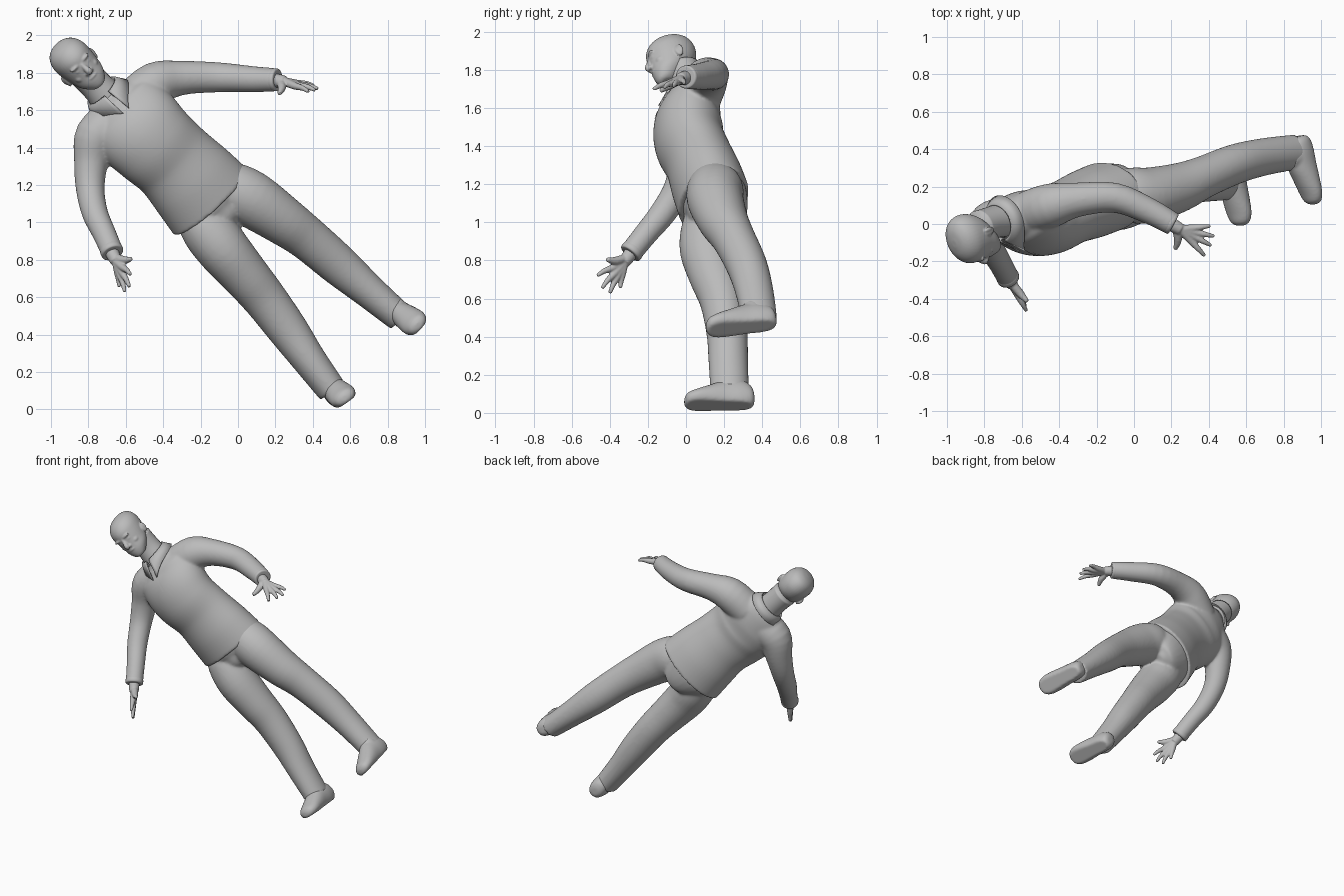
import bpy, bmesh, math
from mathutils import Vector, Matrix

if "Cube" in bpy.data.objects:
    bpy.data.objects.remove(bpy.data.objects["Cube"])

grey = bpy.data.materials.new("plain grey")
grey.use_nodes = True
GREY = (0.5, 0.5, 0.5, 1)
grey.diffuse_color = GREY
grey.node_tree.nodes["Principled BSDF"].inputs["Base Color"].default_value = GREY


def frame(origin, side, up):
    """Matrix with x = side, z = up, -y = forward."""
    z = Vector(up).normalized()
    x = Vector(side)
    x = (x - z * x.dot(z)).normalized()
    y = z.cross(x)
    m = Matrix((x, y, z)).transposed().to_4x4()
    m.translation = origin
    return m


def catmull(p, t):
    a, b, c, d = p
    return 0.5 * (2 * b + (c - a) * t + (2 * a - 5 * b + 4 * c - d) * t * t
                  + (3 * b - a - 3 * c + d) * t ** 3)


def loft(bm, sections, side=(1, 0, 0), steps=4, seg=28, axis=None):
    """Closed tube of elliptical rings; a section is x, y, z, half-width, half-depth."""
    rows = [Vector(s if len(s) > 4 else (*s, s[3])) for s in sections]
    pts = []
    for i in range(len(rows) - 1):
        four = [rows[max(0, min(len(rows) - 1, i + k))] for k in (-1, 0, 1, 2)]
        pts += [catmull(four, j / steps) for j in range(steps)]
    pts.append(rows[-1])
    rings = []
    for i, p in enumerate(pts):
        tan = axis or (pts[min(i + 1, len(pts) - 1)] - pts[max(i - 1, 0)]).to_3d()
        m = frame(p.to_3d(), side, tan)
        ring = []
        for k in range(seg):
            a = math.tau * k / seg
            ring.append(bm.verts.new(m @ Vector((p[3] * math.cos(a), p[4] * math.sin(a), 0))))
        rings.append(ring)
    for r, s in zip(rings, rings[1:]):
        for k in range(seg):
            n = (k + 1) % seg
            bm.faces.new((r[k], r[n], s[n], s[k]))
    bm.faces.new(rings[0][::-1])
    bm.faces.new(rings[-1])
    return [v for r in rings for v in r]


def ball(bm, centre, size):
    m = Matrix.Translation(centre) @ Matrix.Diagonal((*size, 1))
    bmesh.ops.create_uvsphere(bm, u_segments=20, v_segments=14, radius=1, matrix=m)


def finish(bm, name, voxel=None, smooth=4, matrix=None):
    bmesh.ops.recalc_face_normals(bm, faces=bm.faces)
    if matrix:
        bm.transform(matrix)
    mesh = bpy.data.meshes.new(name)
    for f in bm.faces:
        f.smooth = True
    bm.to_mesh(mesh)
    bm.free()
    ob = bpy.data.objects.new(name, mesh)
    bpy.context.collection.objects.link(ob)
    mesh.materials.append(grey)
    if voxel:
        mod = ob.modifiers.new("blend", "REMESH")
        mod.mode, mod.voxel_size, mod.use_smooth_shade = "VOXEL", voxel, True
        soft = ob.modifiers.new("soften", "SMOOTH")
        soft.factor, soft.iterations = 0.5, smooth
    return ob


BODY_SIDE = (0.7, 0.08, 0.71)

# shirt: torso and sleeves blended into one skin
bm = bmesh.new()
loft(bm, [(-.145, .147, 1.108, .265, .19), (-.24, .108, 1.215, .25, .188),
          (-.35, .064, 1.33, .232, .176), (-.45, .02, 1.42, .24, .182),
          (-.53, .012, 1.5, .25, .18), (-.6, .028, 1.58, .242, .152),
          (-.655, .03, 1.635, .2, .12), (-.7, .015, 1.69, .11, .092)], BODY_SIDE, 8, 48)
left_sleeve = [(-.56, .06, 1.64, .12), (-.44, .1, 1.74, .118), (-.3, .13, 1.772, .092),
               (-.1, .14, 1.775, .08), (.08, .07, 1.765, .07), (.205, .002, 1.762, .062)]
right_sleeve = [(-.66, .03, 1.54, .12), (-.755, .01, 1.46, .118), (-.785, 0, 1.32, .092),
                (-.79, -.04, 1.18, .077), (-.765, -.12, 1.05, .07),
                (-.715, -.21, .94, .063), (-.672, -.29, .84, .06)]
loft(bm, left_sleeve, (0, 0, 1))
loft(bm, right_sleeve)
shirt = finish(bm, "shirt", 0.009, 10)

# trousers: pelvis and legs blended
left_leg = [(-.17, .14, 1.22, .1), (-.1, .148, 1.195, .125), (-.02, .153, 1.17, .148),
            (.085, .155, 1.115, .15, .148), (.24, .195, 1.01, .132), (.37, .25, .915, .118, .113),
            (.54, .32, .77, .11, .107), (.7, .36, .632, .092, .1), (.868, .385, .49, .079, .094)]
right_leg = [(-.25, .125, 1.09, .1), (-.215, .125, 1.03, .125), (-.155, .118, .955, .145),
             (-.075, .115, .85, .142, .147), (.04, .15, .715, .128, .133), (.145, .19, .588, .118),
             (.27, .215, .42, .108), (.38, .222, .265, .092, .104), (.505, .23, .098, .08, .102)]
bm = bmesh.new()
loft(bm, [(-.28, .11, 1.25, .2, .14), (-.18, .14, 1.145, .235, .172),
          (-.11, .16, 1.08, .19, .165), (-.06, .16, 1.035, .12, .145),
          (-.03, .165, 1.01, .06, .1)], BODY_SIDE)
loft(bm, left_leg, BODY_SIDE)
loft(bm, right_leg, BODY_SIDE)
finish(bm, "trousers", 0.009, 14)

# sleeve cuffs
for name, path in (("left_cuff", left_sleeve), ("right_cuff", right_sleeve)):
    end, prev = Vector(path[-1][:3]), Vector(path[-2][:3])
    along = (end - prev).normalized()
    bm = bmesh.new()
    loft(bm, [(*(end + along * d), r) for d, r in
              ((-.035, .055), (-.02, .061), (.004, .06), (.008, .05))], (.3, .5, .8), 2)
    finish(bm, name)

# hands: every finger runs from the wrist, so the roots merge into a palm
hands = {
    "left_hand": ((.17, .015, 1.762), (.25, -.03, 1.752),
                  [(.378, -.17, 1.698), (.413, -.115, 1.706), (.428, -.065, 1.714),
                   (.408, -.01, 1.73)], (.22, -.135, 1.688)),
    "right_hand": ((-.69, -.265, .87), (-.65, -.325, .79),
                   [(-.575, -.465, .72), (-.58, -.44, .655), (-.605, -.4, .628),
                    (-.635, -.345, .655)], (-.57, -.415, .805))}
for name, (wrist, heel, tips, thumb) in hands.items():
    bm = bmesh.new()
    wrist, heel = Vector(wrist), Vector(heel)
    loft(bm, [(*wrist, .038), (*wrist.lerp(heel, .6), .036), (*heel, .032)])
    for tip in map(Vector, tips):
        knuckle = heel.lerp(tip, .42)
        bend = heel.lerp(tip, .75) + Vector((0, 0, .006))
        loft(bm, [(*heel, .024), (*knuckle, .02), (*bend, .0145), (*tip, .0095)], (.3, .5, .8), 4, 12)
    tip = Vector(thumb)
    loft(bm, [(*wrist.lerp(heel, .7), .024), (*heel.lerp(tip, .5), .022), (*tip, .011)],
         (.3, .5, .8), 4, 12)
    finish(bm, name, 0.005, 3)

# shoes: lofted heel to toe, flattened at the sole
for name, heel, toe, up in (("left_shoe", (.92, .48, .462), (.982, .11, .432), (-.73, -.18, .65)),
                            ("right_shoe", (.552, .36, .035), (.606, -.005, .018), (-.58, -.05, .81))):
    heel, toe = Vector(heel), Vector(toe)
    size = (toe - heel).length
    m = frame(heel, (toe - heel).cross(Vector(up)) * -1, up)
    bm = bmesh.new()
    verts = loft(bm, [(0, -d * size, h, w, t) for d, h, w, t in
                      ((0, .05, .025, .03), (.05, .06, .052, .066), (.2, .068, .065, .094),
                       (.4, .065, .068, .09), (.62, .05, .074, .07), (.82, .036, .073, .052),
                       (.95, .03, .054, .038), (1, .026, .02, .016))],
                 axis=Vector((0, -1, 0)))
    for v in verts:
        v.co.z = max(v.co.z, 0)
    loft(bm, [(0, -.3 * size, .03, .055), (0, -.29 * size, .1, .062), (0, -.28 * size, .15, .056)])
    finish(bm, name, 0.008, 5, m)

# head: stacked horizontal sections, with face parts blended in
head = frame((-.875, -.077, 1.86), (.67, .12, .73), (-.66, -.33, .67))
bm = bmesh.new()
loft(bm, [(0, y, z, w, d) for z, y, w, d in
          ((-.165, -.08, .03, .033), (-.152, -.073, .052, .056), (-.11, -.042, .084, .094),
           (-.06, -.012, .098, .121), (0, .004, .107, .134), (.05, .008, .105, .132),
           (.09, .012, .087, .11), (.115, .012, .055, .07), (.125, .012, .015, .02))],
     axis=Vector((0, 0, 1)), seg=40)
loft(bm, [(0, -.118, .012, .011), (0, -.13, -.015, .013), (0, -.146, -.045, .018),
          (0, -.14, -.058, .014)], seg=16)
ball(bm, (0, -.126, -.088), (.03, .014, .009))
ball(bm, (0, -.122, -.102), (.026, .014, .009))
ball(bm, (0, -.112, -.142), (.03, .02, .018))
for s in (-1, 1):
    ball(bm, (s * .036, -.116, .014), (.034, .016, .01))
    ball(bm, (s * .036, -.11, -.014), (.018, .014, .009))
    ball(bm, (s * .014, -.134, -.056), (.012, .014, .01))
    ball(bm, (s * .05, -.082, -.055), (.03, .032, .026))
    ball(bm, (s * .104, .01, -.052), (.011, .022, .034))
    ball(bm, (s * .111, .022, -.044), (.009, .012, .028))
finish(bm, "head", 0.0055, 3, head)

bm = bmesh.new()
loft(bm, [(-.66, .035, 1.62, .1), (-.72, .018, 1.69, .09), (-.77, .005, 1.745, .086),
          (-.825, -.016, 1.805, .09)], BODY_SIDE)
finish(bm, "neck")

# open collar: folded band with two points dropping at the front
bm = bmesh.new()
rows = []
for i in range(41):
    t = i / 20 - 1
    a = math.pi / 2 + t * math.pi * .95
    drop = .06 * abs(t) ** 6
    rows.append([bm.verts.new((r * math.cos(a), r * math.sin(a) - f * drop, z - drop * f))
                 for r, z, f in ((.096, .0, 0), (.096, .042, 0), (.104, .043, .2), (.137, -.015, 1))])
for p, q in zip(rows, rows[1:]):
    for k in range(3):
        bm.faces.new((p[k], q[k], q[k + 1], p[k + 1]))
collar = finish(bm, "collar", matrix=frame((-.7, .018, 1.675), BODY_SIDE, (-.68, -.28, .66)))
collar.modifiers.new("thickness", "SOLIDIFY").thickness = .006

# placket strip lying on the chest
bm = bmesh.new()
a, b = Vector((-.64, -.14, 1.66)), Vector((-.51, -.2, 1.54))
across = Vector(BODY_SIDE) * .012
rows = [[bm.verts.new(a.lerp(b, i / 14) + across * s) for s in (-1, 1)] for i in range(15)]
for p, q in zip(rows, rows[1:]):
    bm.faces.new((p[0], p[1], q[1], q[0]))
placket = finish(bm, "placket")
wrap = placket.modifiers.new("lie on shirt", "SHRINKWRAP")
wrap.target, wrap.offset = shirt, .003
